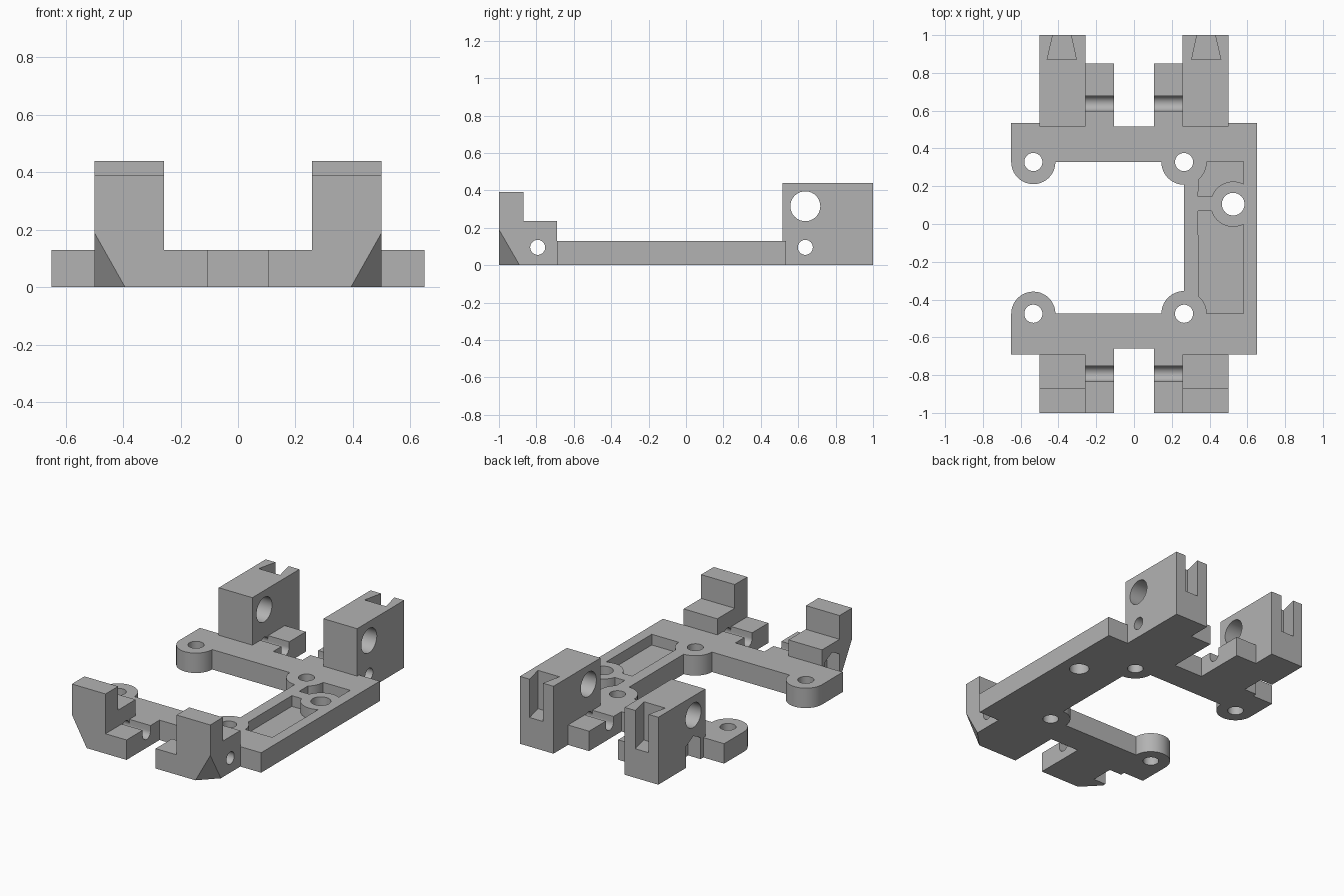
import bpy, bmesh
from math import cos, sin, radians
from mathutils import Vector

cube = bpy.data.objects.get("Cube")
if cube:
    bpy.data.objects.remove(cube, do_unlink=True)

grey = bpy.data.materials.new("plain_grey")
grey.use_nodes = True
grey.diffuse_color = (0.45, 0.45, 0.45, 1)
grey.node_tree.nodes["Principled BSDF"].inputs["Base Color"].default_value = grey.diffuse_color


def arc(cx, cy, r, start, end, n=20):
    angles = [radians(start + (end - start) * i / n) for i in range(n + 1)]
    return [(cx + r * cos(a), cy + r * sin(a)) for a in angles]


def circle(cx, cy, r, n=40):
    return arc(cx, cy, r, 0, 360, n)[:-1]


def rect(a0, b0, a1, b1):
    return [(a0, b0), (a1, b0), (a1, b1), (a0, b1)]


def prism(name, points, axis, lo, hi):
    """Extrude a profile: (x, y) points along z, or (y, z) points along x."""
    lo, hi = min(lo, hi), max(lo, hi)
    bm = bmesh.new()
    place = (lambda p: (p[0], p[1], lo)) if axis == "z" else (lambda p: (lo, p[0], p[1]))
    face = bm.faces.new([bm.verts.new(place(p)) for p in points])
    new = bmesh.ops.extrude_face_region(bm, geom=[face])["geom"]
    move = Vector((0, 0, hi - lo)) if axis == "z" else Vector((hi - lo, 0, 0))
    bmesh.ops.translate(bm, vec=move, verts=[v for v in new if isinstance(v, bmesh.types.BMVert)])
    bmesh.ops.recalc_face_normals(bm, faces=bm.faces)
    mesh = bpy.data.meshes.new(name)
    bm.to_mesh(mesh)
    bm.free()
    mesh.materials.append(grey)
    obj = bpy.data.objects.new(name, mesh)
    bpy.context.collection.objects.link(obj)
    return obj


def cut(obj, *cutters):
    """Subtract the cutters one by one, then remove them."""
    for c in cutters:
        c.hide_render = True
        mod = obj.modifiers.new("cut", "BOOLEAN")
        mod.operation, mod.solver, mod.object = "DIFFERENCE", "EXACT", c
    graph = bpy.context.evaluated_depsgraph_get()
    mesh = bpy.data.meshes.new_from_object(obj.evaluated_get(graph))
    obj.modifiers.clear()
    obj.data = mesh
    for c in cutters:
        bpy.data.objects.remove(c, do_unlink=True)


def smooth(obj):
    bpy.ops.object.select_all(action="DESELECT")
    obj.select_set(True)
    bpy.context.view_layer.objects.active = obj
    bpy.ops.object.shade_smooth_by_angle(angle=radians(30))


THICK = 0.13
BACK_PIN, FRONT_PIN, PIN_Z, PIN_R = 0.638, -0.793, 0.095, 0.04
LX, RX, BY, FY, BOSS = -0.533, 0.265, 0.328, -0.475, 0.12
EAR = 0.117

# C-shaped base plate with rounded screw bosses
outline = [(-0.65, -0.69), (-0.105, -0.69), (-0.105, -0.66), (0.105, -0.66), (0.105, -0.69),
           (0.65, -0.69), (0.65, 0.535), (0.5, 0.535), (0.5, 0.515), (-0.5, 0.515),
           (-0.5, 0.535), (-0.65, 0.535)]
outline += arc(LX, BY, EAR, 180, 360)
outline += arc(RX, BY, BOSS, 180, 270)
outline += arc(RX, FY, BOSS, 90, 180)
outline += arc(LX, FY, EAR, 0, 180)
plate = prism("base_plate", outline, "z", 0, THICK)

# Rail recess, split by a rib and a round post
PX, PY, WALL = 0.525, 0.105, 0.58
back_recess = arc(PX, PY, BOSS, 160, 63) + [(WALL, 0.33)] + arc(RX, BY, BOSS, 0, -51) + [(0.34, 0.146)]
front_recess = arc(PX, PY, BOSS, 197, 297) + [(WALL, FY)] + arc(RX, FY, BOSS, 0, 51) + [(0.34, 0.07)]
cutters = [prism("recess_cutter", p, "z", 0.06, 0.3) for p in (back_recess, front_recess)]
for x, y, r in [(LX, BY, 0.048), (RX, BY, 0.048), (LX, FY, 0.048), (RX, FY, 0.048), (PX, PY, 0.06)]:
    cutters.append(prism("screw_cutter", circle(x, y, r), "z", -0.1, 0.3))
cut(plate, *cutters)
smooth(plate)


def pin_cutter(y):
    return prism("pin_cutter", circle(y, PIN_Z, PIN_R), "x", -1, 1)


def nut_cutter(y):
    """Nut pocket with pointed top, open at the bottom."""
    w = 0.075
    profile = [(y - w, -0.1), (y + w, -0.1), (y + w, 0.14), (y, 0.18), (y - w, 0.14)]
    return prism("nut_cutter", profile, "x", -0.6, -0.41)


for side, s in (("left", 1), ("right", -1)):
    # Tall rear block with dovetail slot and rod hole
    block = prism(f"{side}_rear_block", rect(0.515, 0, 1, 0.44), "x", s * 0.257, s * 0.5)
    dovetail = [(s * 0.338, 1.02), (s * 0.425, 1.02), (s * 0.46, 0.87), (s * 0.305, 0.87)]
    tools = [prism("dovetail_cutter", dovetail, "z", 0.19, 0.6),
             prism("rod_cutter", circle(BACK_PIN, 0.315, 0.08), "x", -1, 1),
             pin_cutter(BACK_PIN)]
    if s < 0:
        tools.append(nut_cutter(BACK_PIN))
    cut(block, *tools)
    smooth(block)

    # Stepped front block with a sliced lower corner
    step = [(-1, 0), (-0.69, 0), (-0.69, 0.235), (-0.87, 0.235), (-0.87, 0.39), (-1, 0.39)]
    block = prism(f"{side}_front_block", step, "x", s * 0.257, s * 0.5)
    bm = bmesh.new()
    bm.from_mesh(block.data)
    a, b, c = Vector((s * 0.5, -1, 0.19)), Vector((s * 0.393, -1, 0)), Vector((s * 0.5, -0.89, 0))
    normal = (b - a).cross(c - a)
    if normal.dot(Vector((s, -1, -1))) < 0:
        normal.negate()
    bmesh.ops.bisect_plane(bm, geom=bm.verts[:] + bm.edges[:] + bm.faces[:], plane_co=a,
                           plane_no=normal, clear_outer=True, dist=1e-5)
    bmesh.ops.holes_fill(bm, edges=[e for e in bm.edges if e.is_boundary])
    bmesh.ops.recalc_face_normals(bm, faces=bm.faces)
    bm.to_mesh(block.data)
    bm.free()
    tools = [pin_cutter(FRONT_PIN)]
    if s < 0:
        tools.append(nut_cutter(FRONT_PIN))
    cut(block, *tools)
    smooth(block)

    # Low inner lugs with a round-bottomed groove across the top
    for end, y0, y1, pin in (("rear", 0.515, 0.85, BACK_PIN), ("front", -1, -0.66, FRONT_PIN)):
        lug = prism(f"{side}_{end}_lug", rect(y0, 0, y1, THICK), "x", s * 0.105, s * 0.257)
        groove = arc(pin, PIN_Z, PIN_R, 180, 360) + [(pin + PIN_R, 0.3), (pin - PIN_R, 0.3)]
        cut(lug, prism("groove_cutter", groove, "x", -1, 1))
        smooth(lug)
